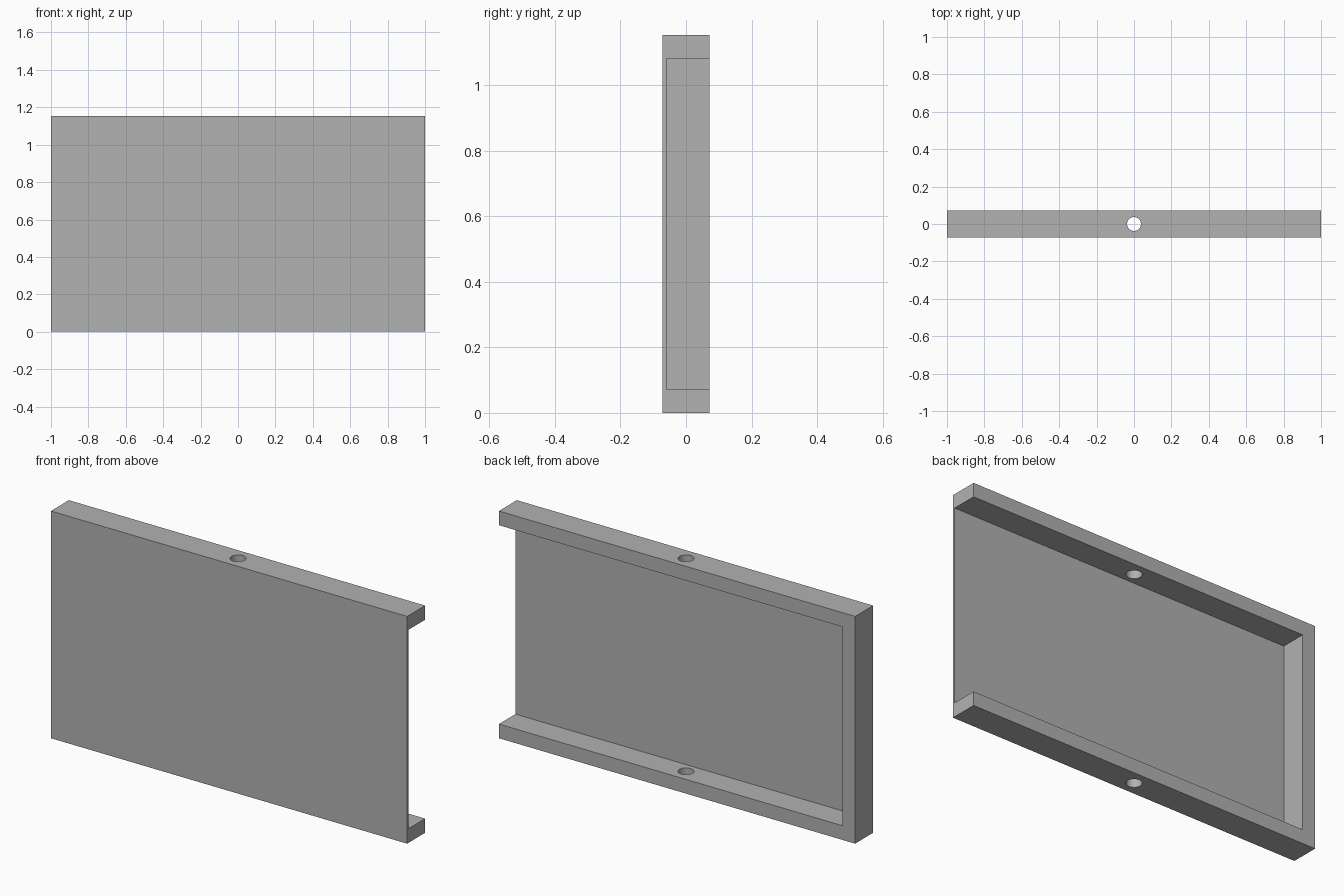
import bpy
import math
from mathutils import Vector

cube = bpy.data.objects.get("Cube")
if cube:
    bpy.data.objects.remove(cube, do_unlink=True)

LENGTH, DEPTH, HEIGHT = 2.0, 0.144, 1.153
WALL, PANEL, HOLE_RADIUS = 0.072, 0.012, 0.037

grey = bpy.data.materials.new("plain grey")
grey.use_nodes = True
colour = (0.445, 0.445, 0.445, 1)
grey.diffuse_color = colour
grey.node_tree.nodes["Principled BSDF"].inputs["Base Color"].default_value = colour


def box(name, low, high):
    low, high = Vector(low), Vector(high)
    bpy.ops.mesh.primitive_cube_add(size=1, location=(low + high) / 2)
    obj = bpy.context.object
    obj.name = name
    obj.scale = high - low
    bpy.ops.object.transform_apply(location=True, rotation=False, scale=True)
    obj.data.materials.append(grey)
    return obj


def cut(target, cutter):
    cutter.hide_render = True
    mod = target.modifiers.new("cut", "BOOLEAN")
    mod.operation = "DIFFERENCE"
    mod.solver = "EXACT"
    mod.object = cutter
    bpy.context.view_layer.objects.active = target
    bpy.ops.object.modifier_apply(modifier=mod.name)
    bpy.data.objects.remove(cutter, do_unlink=True)


# Solid tray block
tray = box("tray", (-LENGTH / 2, -DEPTH / 2, 0), (LENGTH / 2, DEPTH / 2, HEIGHT))

# Pocket open at the back and at the left end, leaving a thin front panel
pocket = box("pocket_cutter",
             (-LENGTH / 2 + WALL, -DEPTH / 2 + PANEL, WALL),
             (LENGTH, DEPTH, HEIGHT - WALL))
cut(tray, pocket)

# Round holes through the middle of the top and bottom rails
for z in (WALL / 2, HEIGHT - WALL / 2):
    bpy.ops.mesh.primitive_cylinder_add(vertices=48, radius=HOLE_RADIUS,
                                        depth=WALL * 1.5, location=(0, 0, z))
    drill = bpy.context.object
    drill.data.materials.append(grey)
    cut(tray, drill)

# Smooth hole walls, sharp box edges
bpy.ops.object.select_all(action="DESELECT")
tray.select_set(True)
bpy.context.view_layer.objects.active = tray
bpy.ops.object.shade_smooth_by_angle(angle=math.radians(30))
